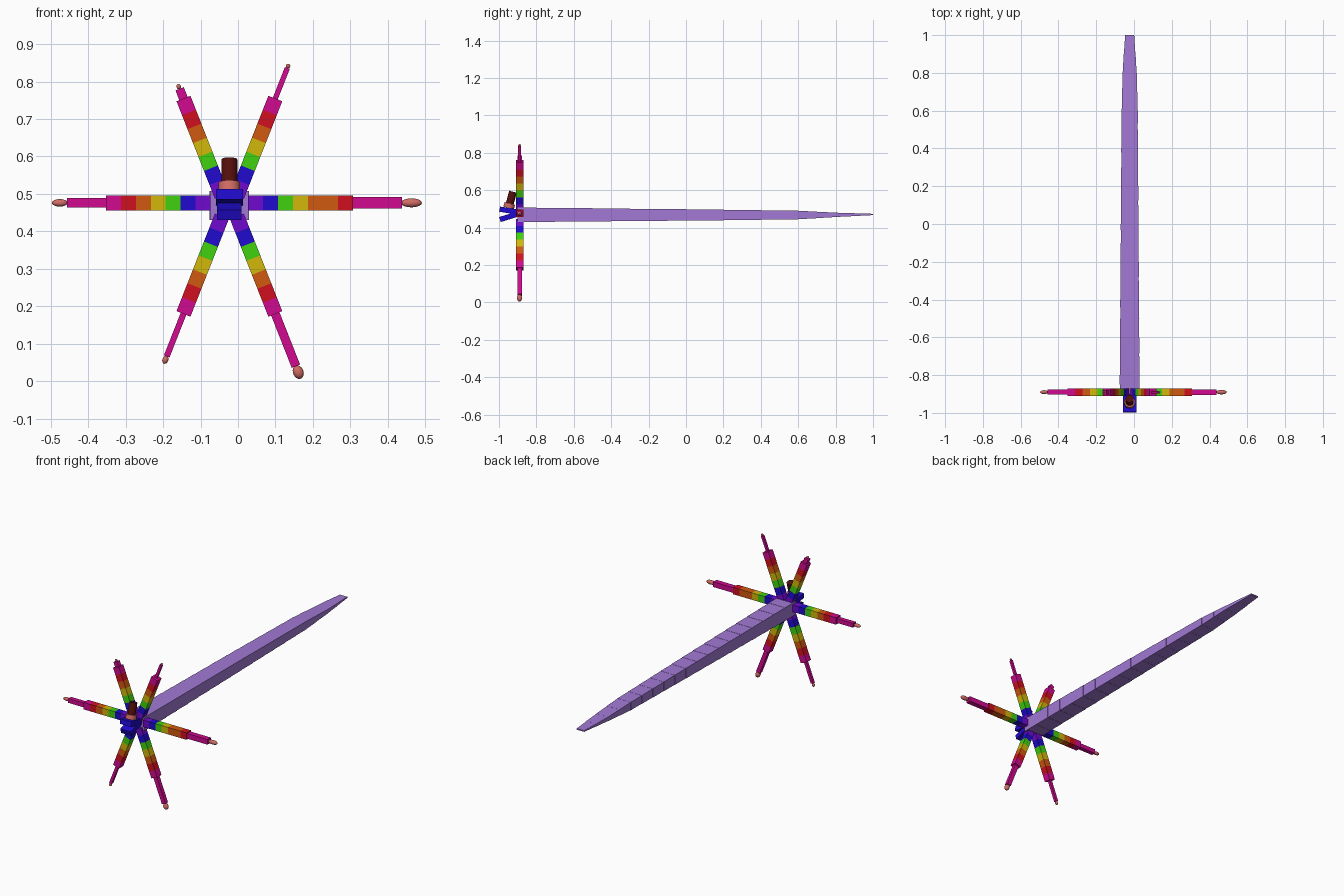
import bpy, bmesh, math
from mathutils import Vector, Matrix

if "Cube" in bpy.data.objects:
    bpy.data.objects.remove(bpy.data.objects["Cube"])

CX, CZ, ARM_Y = -0.023, 0.476, -0.89


def material(name, r, g, b):
    m = bpy.data.materials.new(name)
    m.diffuse_color = (r, g, b, 1)
    m.use_nodes = True
    m.node_tree.nodes["Principled BSDF"].inputs["Base Color"].default_value = m.diffuse_color
    return m


M = {
    "lavender": material("lavender", 0.36, 0.19, 0.66),
    "purple": material("purple", 0.16, 0.003, 0.62),
    "blue": material("blue", 0.014, 0.003, 0.62),
    "green": material("green", 0.05, 0.64, 0.005),
    "yellow": material("yellow", 0.64, 0.48, 0.003),
    "orange": material("orange", 0.64, 0.1, 0.005),
    "red": material("red", 0.64, 0.005, 0.014),
    "magenta": material("magenta", 0.64, 0.003, 0.28),
    "salmon": material("salmon", 0.64, 0.15, 0.13),
    "brown": material("dark brown", 0.09, 0.005, 0.004),
}


def finish(name, bm, mats, smooth=False):
    bmesh.ops.recalc_face_normals(bm, faces=bm.faces)
    me = bpy.data.meshes.new(name)
    bm.to_mesh(me)
    bm.free()
    for m in mats:
        me.materials.append(M[m])
    ob = bpy.data.objects.new(name, me)
    bpy.context.collection.objects.link(ob)
    if smooth:
        bpy.ops.object.select_all(action="DESELECT")
        ob.select_set(True)
        bpy.context.view_layer.objects.active = ob
        bpy.ops.object.shade_smooth_by_angle()
    return ob


def add_box(bm, a, b, w, d, mat=0):
    """Box running from a to b in the xz plane, w across and d deep in y."""
    a, b = Vector(a), Vector(b)
    u = (b - a).normalized()
    side = u.cross(Vector((0, 1, 0)))
    rot = Matrix((u, (0, 1, 0), side)).transposed().to_4x4()
    mx = Matrix.Translation((a + b) / 2) @ rot @ Matrix.Diagonal(((b - a).length, d, w, 1))
    vs = bmesh.ops.create_cube(bm, size=1, matrix=mx)["verts"]
    for f in {f for v in vs for f in v.link_faces}:
        f.material_index = mat


# Long tapering tail: a chain of slightly stepped segments
def lerp_table(table, y):
    for p, q in zip(table, table[1:]):
        if y <= q[0]:
            t = (y - p[0]) / (q[0] - p[0])
            return [s + (e - s) * t for s, e in zip(p[1:], q[1:])]
    return table[-1][1:]


# y, half width, bottom z, top z
PROFILE = [(-0.9, 0.052, 0.43, 0.507), (0.0, 0.046, 0.438, 0.498), (0.6, 0.042, 0.445, 0.49),
           (0.8, 0.037, 0.457, 0.48), (1.0, 0.024, 0.467, 0.474)]
bm = bmesh.new()
N = 19
for i in range(N):
    rings = []
    for y, grow in ((-0.9 + 1.9 * i / N, 1.0), (-0.9 + 1.9 * (i + 1) / N, 1.03 if i < N - 1 else 1)):
        hw, lo, hi = lerp_table(PROFILE, y)
        mid, hh, hw = (lo + hi) / 2, (hi - lo) / 2 * grow, hw * grow
        rings.append([bm.verts.new((CX + sx * hw, y, mid + sz * hh))
                      for sx, sz in ((-1, -1), (1, -1), (1, 1), (-1, 1))])
    f, b = rings
    bm.faces.new(f)
    bm.faces.new(b)
    for k in range(4):
        n = (k + 1) % 4
        bm.faces.new((f[k], f[n], b[n], b[k]))
finish("tail", bm, ["lavender"])

# Six banded arms, each with a thin outer section and a rounded tip
BANDS = ["purple", "blue", "green", "yellow", "orange", "red", "magenta"]
RIGHT = ["purple", "blue", "green", "yellow", "orange", "orange", "red"]
A = 68.5
# name, angle, start offset, bands, thin length, thin width, tip length, tip radius
ARMS = [
    ("right", 0, (0.05, 0), RIGHT, 0.131, 0.030, 0.028, 0.012),
    ("left", 180, (-0.05, 0), BANDS, 0.104, 0.025, 0.021, 0.010),
    ("upper_right", A, (0.02, -0.009 + 0.027), BANDS, 0.088, 0.014, 0.006, 0.006),
    ("upper_left", 180 - A, (-0.02, -0.009 + 0.027), BANDS, 0.028, 0.024, 0.007, 0.006),
    ("lower_right", -A, (0.02, -0.009 - 0.027), BANDS, 0.150, 0.024, 0.019, 0.014),
    ("lower_left", A - 180, (-0.02, -0.009 - 0.027), BANDS, 0.122, 0.016, 0.011, 0.008),
]
for name, ang, (ox, oz), bands, thin, width, tl, tr in ARMS:
    d = Vector((math.cos(math.radians(ang)), 0, math.sin(math.radians(ang))))
    start = Vector((CX + ox, ARM_Y, CZ + oz))
    bm = bmesh.new()
    for i in range(7):
        add_box(bm, start + d * 0.04 * i, start + d * 0.04 * (i + 1), 0.04, 0.04, i)
    finish("arm_" + name, bm, bands)
    end = start + d * 0.28
    bm = bmesh.new()
    add_box(bm, end, end + d * thin, width, width)
    finish("arm_end_" + name, bm, ["magenta"])
    bm = bmesh.new()
    mx = (Matrix.Translation(end + d * (thin + tl * 0.9))
          @ Matrix.Rotation(-math.radians(ang), 4, "Y") @ Matrix.Diagonal((tl, tr, tr, 1)))
    bmesh.ops.create_uvsphere(bm, u_segments=20, v_segments=12, radius=1, matrix=mx)
    finish("arm_tip_" + name, bm, ["salmon"], True)

# Two open jaws on the front
for name, z, tilt, w in (("upper_jaw", 0.491, -9, 0.072), ("lower_jaw", 0.458, 17, 0.066)):
    bm = bmesh.new()
    mx = (Matrix.Translation((CX, -0.947, z)) @ Matrix.Rotation(math.radians(tilt), 4, "X")
          @ Matrix.Diagonal((w, 0.1, 0.028, 1)))
    bmesh.ops.create_cube(bm, size=1, matrix=mx)
    finish(name, bm, ["blue"])

# Tilted round base and stalk on the upper jaw
base = Matrix.Translation((CX, -0.947, 0.51)) @ Matrix.Rotation(math.radians(-15), 4, "X")
for name, r, lo, hi, col in (("stalk_base", 0.029, -0.005, 0.02, "salmon"),
                             ("stalk", 0.021, 0.018, 0.085, "brown")):
    bm = bmesh.new()
    mx = base @ Matrix.Translation((0, 0, (lo + hi) / 2))
    bmesh.ops.create_cone(bm, cap_ends=True, segments=28, radius1=r, radius2=r, depth=hi - lo, matrix=mx)
    finish(name, bm, [col], True)
